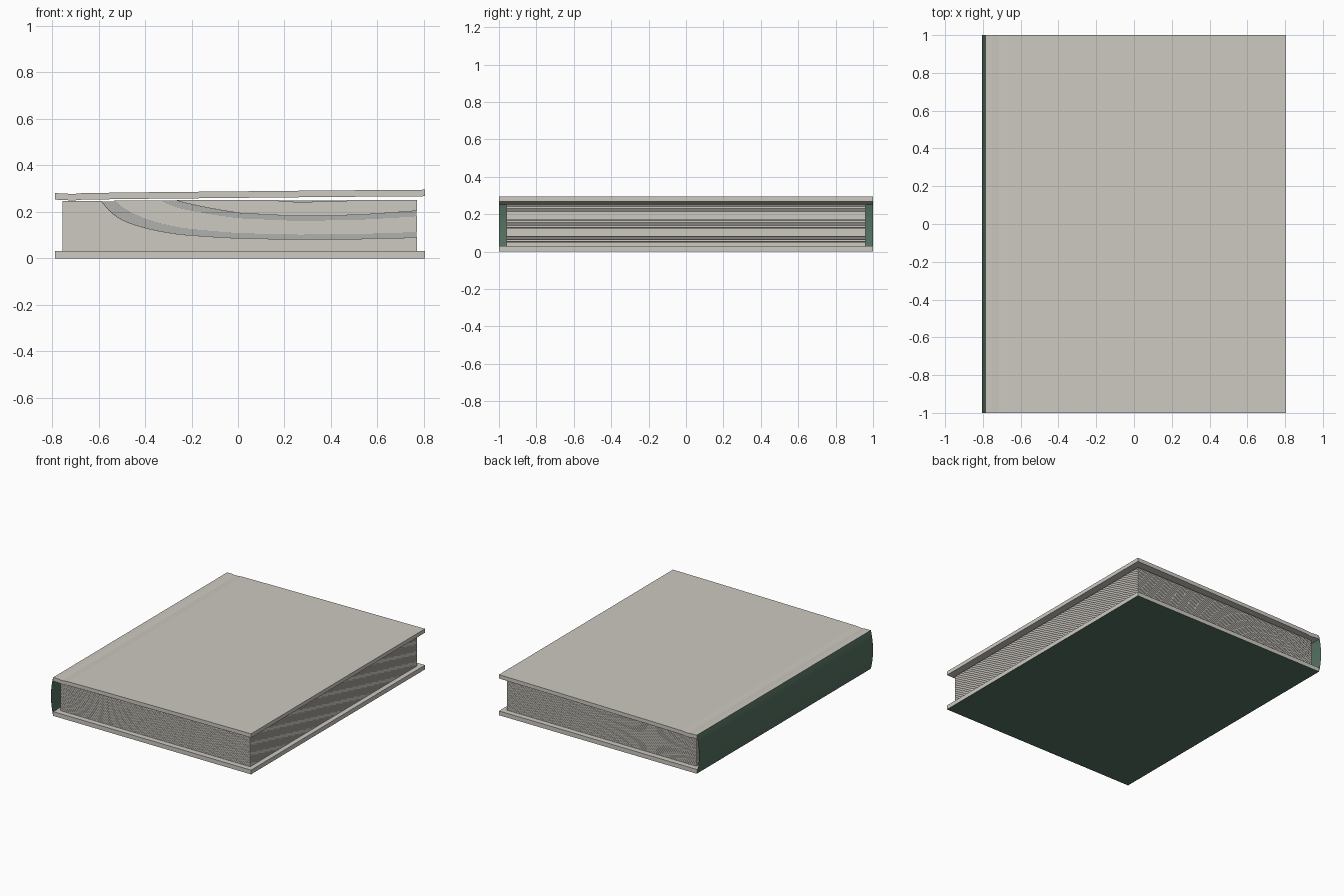
import bpy, bmesh, math

if "Cube" in bpy.data.objects:
    bpy.data.objects.remove(bpy.data.objects["Cube"])


def make_material(name, rgb):
    m = bpy.data.materials.new(name)
    lin = [((c / 255 + 0.055) / 1.055) ** 2.4 for c in rgb]
    m.diffuse_color = (*lin, 1)
    m.use_nodes = True
    m.node_tree.nodes["Principled BSDF"].inputs["Base Color"].default_value = m.diffuse_color
    return m


BEIGE = make_material("paper_beige", (205, 201, 193))
GREEN = make_material("cover_green", (86, 114, 98))


def new_object(name, bm, mats):
    me = bpy.data.meshes.new(name)
    bm.to_mesh(me)
    bm.free()
    for m in mats:
        me.materials.append(m)
    ob = bpy.data.objects.new(name, me)
    bpy.context.collection.objects.link(ob)
    return ob


def add_board(bm, lower, upper, half):
    """Closed slab running along y from two (x, z) profiles of equal length."""
    rows = [[bm.verts.new((x, y, z)) for x, z in prof]
            for prof in (lower, upper) for y in (-half, half)]
    lf, lb, uf, ub = rows
    for i in range(len(lower) - 1):
        bm.faces.new((lf[i], lb[i], lb[i + 1], lf[i + 1]))
        bm.faces.new((uf[i], uf[i + 1], ub[i + 1], ub[i]))
        bm.faces.new((lf[i], lf[i + 1], uf[i + 1], uf[i]))
        bm.faces.new((lb[i + 1], lb[i], ub[i], ub[i + 1]))
    bm.faces.new((lf[0], uf[0], ub[0], lb[0]))
    bm.faces.new((lf[-1], lb[-1], ub[-1], uf[-1]))


# back cover: beige board with a green outer face
bm = bmesh.new()
add_board(bm, [(-0.787, 0), (0.805, 0)], [(-0.787, 0.031), (0.805, 0.031)], 1)
bm.normal_update()
for f in bm.faces:
    f.material_index = 1 if f.normal.z < -0.9 else 0
new_object("back_cover", bm, [BEIGE, GREEN])

# front cover: slightly lifted board with a shallow hinge groove
top = [(-0.787, 0.280), (-0.75, 0.2795), (-0.715, 0.276), (-0.67, 0.2805),
       (-0.4, 0.284), (0.0, 0.288), (0.4, 0.292), (0.805, 0.295)]
bm = bmesh.new()
add_board(bm, [(x, z - 0.028) for x, z in top], top, 1)
new_object("front_cover", bm, [BEIGE])

# page block: thin sheets that arch a little more towards the top
COUNT, Z0 = 50, 0.031
XS = [-0.755 + 1.525 * i / 6 for i in range(7)]
bm = bmesh.new()
for k in range(COUNT):
    def profile(level):
        return [(x, Z0 + level / COUNT * (0.215 + 0.0035 * (x + 0.755)
                 + 0.003 * math.sin(math.pi * (x + 0.755) / 1.525)))
                for x in XS]
    add_board(bm, profile(k), profile(k + 0.88), 0.96)
new_object("pages", bm, [BEIGE])

# spine: thin bowed sheet joining both covers
bm = bmesh.new()
N = 12
pairs = []
for i in range(N + 1):
    t = i / N
    x = -0.787 - 0.018 * math.sin(math.pi * t) ** 0.8
    pairs.append([bm.verts.new((x, y, 0.28 * t)) for y in (-1, 1)])
for a, b in zip(pairs, pairs[1:]):
    f = bm.faces.new((a[0], b[0], b[1], a[1]))
    f.smooth = True
bm.normal_update()
if bm.faces[:][N // 2].normal.x > 0:
    bmesh.ops.reverse_faces(bm, faces=bm.faces[:])
new_object("spine", bm, [GREEN])
